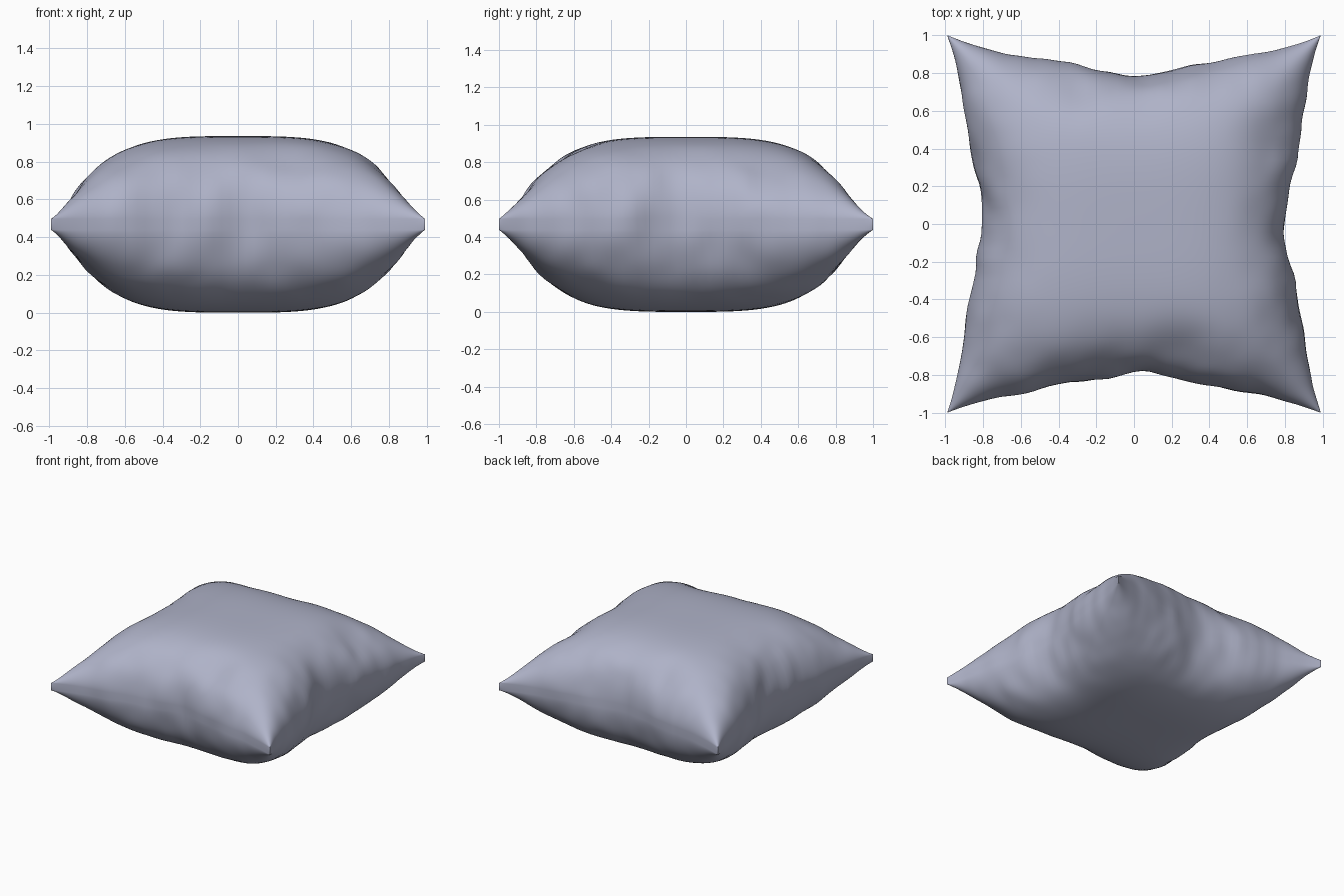
import bpy, bmesh, math
from mathutils import Vector, noise

if "Cube" in bpy.data.objects:
    bpy.data.objects.remove(bpy.data.objects["Cube"])

N = 72            # grid resolution of each cloth panel
MID = 0.47        # seam height
SEAM = 0.03       # half thickness at the seam
PUFF = 0.438      # extra half thickness at the middle


def inset(t):
    # how far an edge is pulled in between its two corners
    return 0.125 * (1 - abs(t) ** 3) + 0.08 * math.exp(-(t / 0.3) ** 2)


def dent(x, y, cx, cy, r, depth):
    return depth * math.exp(-((x - cx) ** 2 + (y - cy) ** 2) / r ** 2)


def cloth_point(u, v, side):
    x = u * (1 - (inset(v) - 0.01 * (1 - v * v)) * abs(u) ** 1.5) * 0.99
    y = v * (1 - (inset(u) + 0.01 * (1 - u * u)) * abs(v) ** 1.5)
    f = (max(0, 1 - abs(u) ** 3.2) * max(0, 1 - abs(v) ** 3.2)) ** 0.58
    # creases fade out on the flat middle and at the corner tips
    rim = max(abs(u), abs(v)) ** 5
    tip = 1 - (u * v) ** 2
    z = side * (SEAM + PUFF * f)
    w = noise.noise(Vector((x * 3.6, y * 3.6, z * 2.0 + 4.0)))
    w += 0.5 * noise.noise(Vector((x * 8, y * 8, z * 4.0 + 9.0)))
    k = 1 + 0.03 * w * rim * tip
    drop = 0
    if side > 0:
        drop = (dent(x, y, 0.76, 0.45, 0.15, 0.06) + dent(x, y, -0.3, 0.74, 0.13, 0.05)
                + dent(x, y, 0.27, -0.72, 0.15, 0.07)) * f
    return Vector((x * k, y * k, MID + z * (1 + 0.08 * w * rim * tip) - drop))


# two panels sewn together around the seam
bm = bmesh.new()
steps = [math.sin(math.pi / 2 * (2 * i / N - 1)) for i in range(N + 1)]
rings = []
for side in (1, -1):
    g = [[bm.verts.new(cloth_point(u, v, side)) for v in steps] for u in steps]
    for i in range(N):
        for j in range(N):
            q = [g[i][j], g[i + 1][j], g[i + 1][j + 1], g[i][j + 1]]
            bm.faces.new(q if side > 0 else q[::-1])
    rings.append([g[i][0] for i in range(N)] + [g[N][j] for j in range(N)]
                 + [g[i][N] for i in range(N, 0, -1)] + [g[0][j] for j in range(N, 0, -1)])
top, bottom = rings
for i in range(len(top)):
    j = (i + 1) % len(top)
    bm.faces.new((top[i], bottom[i], bottom[j], top[j]))
bmesh.ops.recalc_face_normals(bm, faces=bm.faces)

# rest the cushion on the floor
low = min(v.co.z for v in bm.verts)
bmesh.ops.translate(bm, verts=bm.verts, vec=(0, 0, -low))

mesh = bpy.data.meshes.new("cushion")
bm.to_mesh(mesh)
bm.free()
mesh.polygons.foreach_set("use_smooth", [True] * len(mesh.polygons))
cushion = bpy.data.objects.new("cushion", mesh)
bpy.context.collection.objects.link(cushion)

# blue-grey cloth
cloth = bpy.data.materials.new("cloth")
cloth.diffuse_color = (0.43, 0.45, 0.58, 1)
cloth.use_nodes = True
cloth.node_tree.nodes["Principled BSDF"].inputs["Base Color"].default_value = cloth.diffuse_color
mesh.materials.append(cloth)
